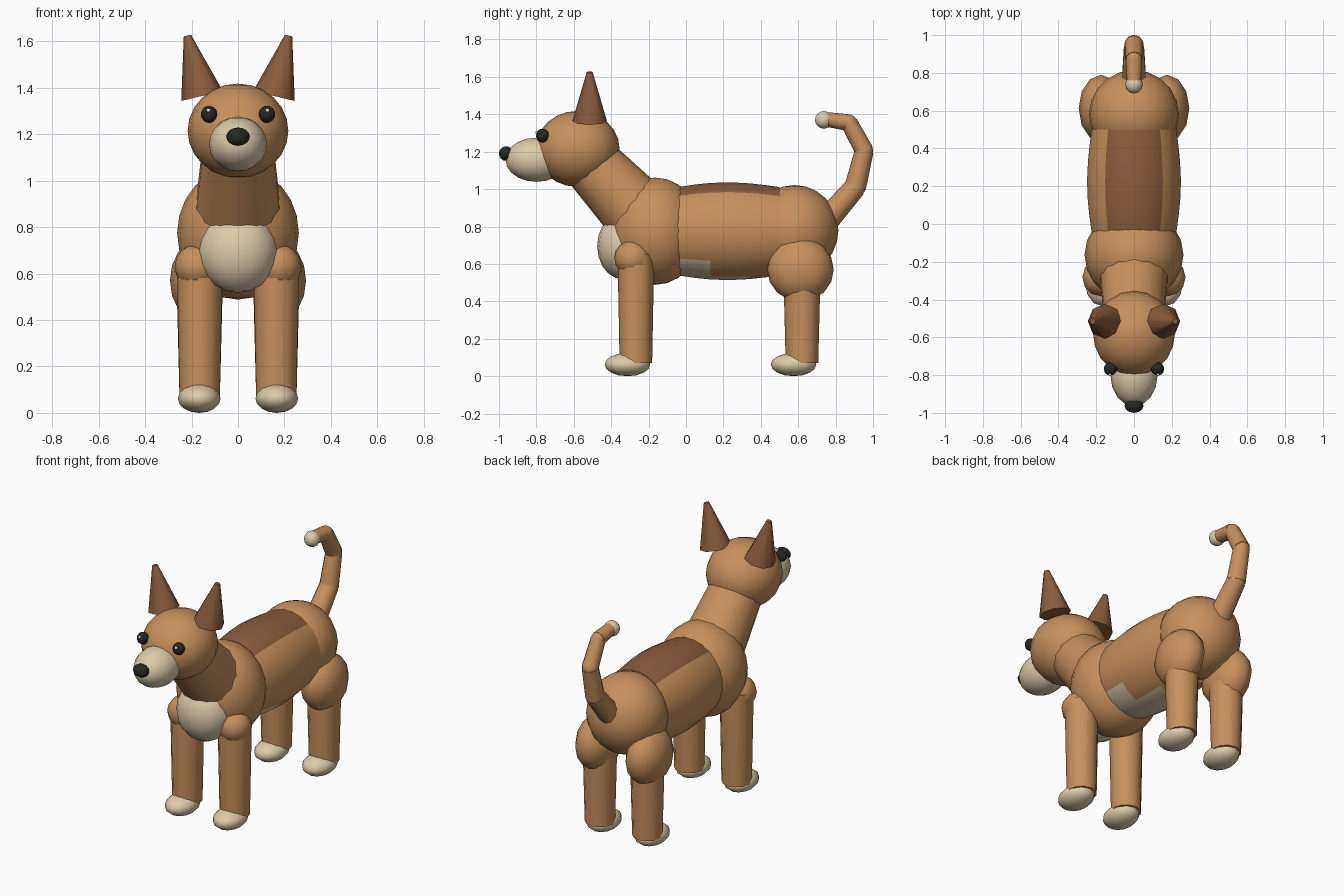
import bpy, bmesh, math
from mathutils import Vector

cube = bpy.data.objects.get("Cube")
if cube:
    bpy.data.objects.remove(cube, do_unlink=True)


def material(name, rgb):
    m = bpy.data.materials.new(name)
    m.use_nodes = True
    m.diffuse_color = (*rgb, 1)
    m.node_tree.nodes["Principled BSDF"].inputs["Base Color"].default_value = (*rgb, 1)
    return m


COAT = material("tan_coat", (0.57, 0.28, 0.108))
DARK = material("brown_markings", (0.26, 0.11, 0.047))
CREAM = material("cream_fur", (0.72, 0.60, 0.40))
BLACK = material("black", (0.02, 0.02, 0.017))
WHITE = material("eye_highlight", (0.9, 0.9, 0.86))


def finish(name, mat, angle=50):
    ob = bpy.context.object
    ob.name = name
    ob.data.materials.append(mat)
    bpy.ops.object.shade_smooth_by_angle(angle=math.radians(angle))
    return ob


def ellipsoid(name, loc, radii, mat, segs=20, rings=12):
    bpy.ops.mesh.primitive_uv_sphere_add(segments=segs, ring_count=rings, radius=1, location=loc)
    bpy.context.object.scale = radii
    bpy.ops.object.transform_apply(location=False, rotation=False, scale=True)
    return finish(name, mat)


def limb(name, start, end, r1, r2, mat, sides=12):
    """Tapered cylinder between two points."""
    a, b = Vector(start), Vector(end)
    bpy.ops.mesh.primitive_cone_add(vertices=sides, radius1=r1, radius2=r2,
                                    depth=(b - a).length, location=(a + b) / 2)
    bpy.context.object.rotation_euler = (b - a).to_track_quat("Z", "Y").to_euler()
    return finish(name, mat)


# Torso barrel: lathed along y, with back saddle and belly coloured by angle
def barrel():
    profile = [(-0.12, 0.215), (-0.03, 0.24), (0.05, 0.252), (0.13, 0.26), (0.23, 0.264),
               (0.34, 0.258), (0.43, 0.248), (0.50, 0.238)]
    n, zc = 24, 0.775
    bm = bmesh.new()
    rings = []
    for y, r in profile:
        angles = [(i + 0.5) * math.tau / n for i in range(n)]
        rings.append([bm.verts.new((0.95 * r * math.sin(t), y, zc + r * math.cos(t))) for t in angles])
    for a, b in zip(rings, rings[1:]):
        for i in range(n):
            j = (i + 1) % n
            bm.faces.new((a[i], a[j], b[j], b[i]))
    for ring in (rings[0], rings[-1]):
        bm.faces.new(ring)
    bmesh.ops.recalc_face_normals(bm, faces=bm.faces)
    for f in bm.faces:
        c = f.calc_center_median()
        turn = math.degrees(math.atan2(abs(c.x), c.z - zc))
        if len(f.verts) == 4:
            if turn < 38:
                f.material_index = 1
            elif turn > (130 if c.y < 0.12 else 155) and c.y < 0.35:
                f.material_index = 2
    me = bpy.data.meshes.new("torso")
    bm.to_mesh(me)
    bm.free()
    ob = bpy.data.objects.new("torso", me)
    bpy.context.collection.objects.link(ob)
    bpy.ops.object.select_all(action="DESELECT")
    bpy.context.view_layer.objects.active = ob
    ob.select_set(True)
    finish("torso", COAT)
    me.materials.append(DARK)
    me.materials.append(CREAM)


barrel()
ellipsoid("chest", (0, -0.165, 0.775), (0.262, 0.25, 0.287), COAT)
ellipsoid("hips", (0, 0.58, 0.78), (0.238, 0.235, 0.242), COAT)
ellipsoid("chest_patch", (0, -0.335, 0.695), (0.17, 0.14, 0.178), CREAM, 16, 10)
limb("neck", (0, -0.52, 1.15), (0, -0.27, 0.885), 0.155, 0.185, COAT, 14)

# Head
ellipsoid("head", (0, -0.58, 1.215), (0.217, 0.225, 0.203), COAT)
ellipsoid("muzzle", (0, -0.80, 1.157), (0.125, 0.165, 0.118), CREAM, 16, 10)
ellipsoid("nose", (0, -0.962, 1.19), (0.05, 0.038, 0.039), BLACK, 12, 8)

# Paired parts
for side, s in (("left", 1), ("right", -1)):
    ellipsoid(side + "_eye", (s * 0.125, -0.767, 1.286), (0.035, 0.035, 0.037), BLACK, 12, 8)
    ellipsoid(side + "_eye_highlight", (s * 0.127, -0.797, 1.303), (0.009, 0.009, 0.009), WHITE, 8, 6)
    limb(side + "_ear", (s * 0.155, -0.515, 1.365), (s * 0.218, -0.515, 1.625), 0.092, 0.016, DARK, 8)

    ellipsoid(side + "_shoulder", (s * 0.175, -0.283, 0.63), (0.098, 0.1, 0.097), COAT, 12, 8)
    ellipsoid(side + "_thigh", (s * 0.175, 0.612, 0.57), (0.118, 0.178, 0.172), COAT, 12, 8)
    for pos, y, top in (("front", -0.268, 0.65), ("hind", 0.62, 0.5)):
        limb(f"{side}_{pos}_leg", (s * 0.165, y, 0.07), (s * 0.165, y, top), 0.087, 0.098, COAT)
        ellipsoid(f"{side}_{pos}_paw", (s * 0.167, y - 0.045, 0.062), (0.092, 0.122, 0.062), CREAM, 12, 8)

# Curled tail
path = [(0.735, 0.815), (0.905, 1.01), (0.953, 1.205), (0.872, 1.355), (0.735, 1.375)]
radii = [0.068, 0.058, 0.05, 0.045, 0.038]
for i in range(len(path) - 1):
    limb(f"tail_section_{i + 1}", (0, *path[i]), (0, *path[i + 1]), radii[i], radii[i + 1], COAT, 10)
    if i:
        r = radii[i] * 0.95
        ellipsoid(f"tail_joint_{i}", (0, *path[i]), (r, r, r), COAT, 10, 8)
ellipsoid("tail_tip", (0, 0.737, 1.37), (0.047, 0.047, 0.047), CREAM, 12, 8)
